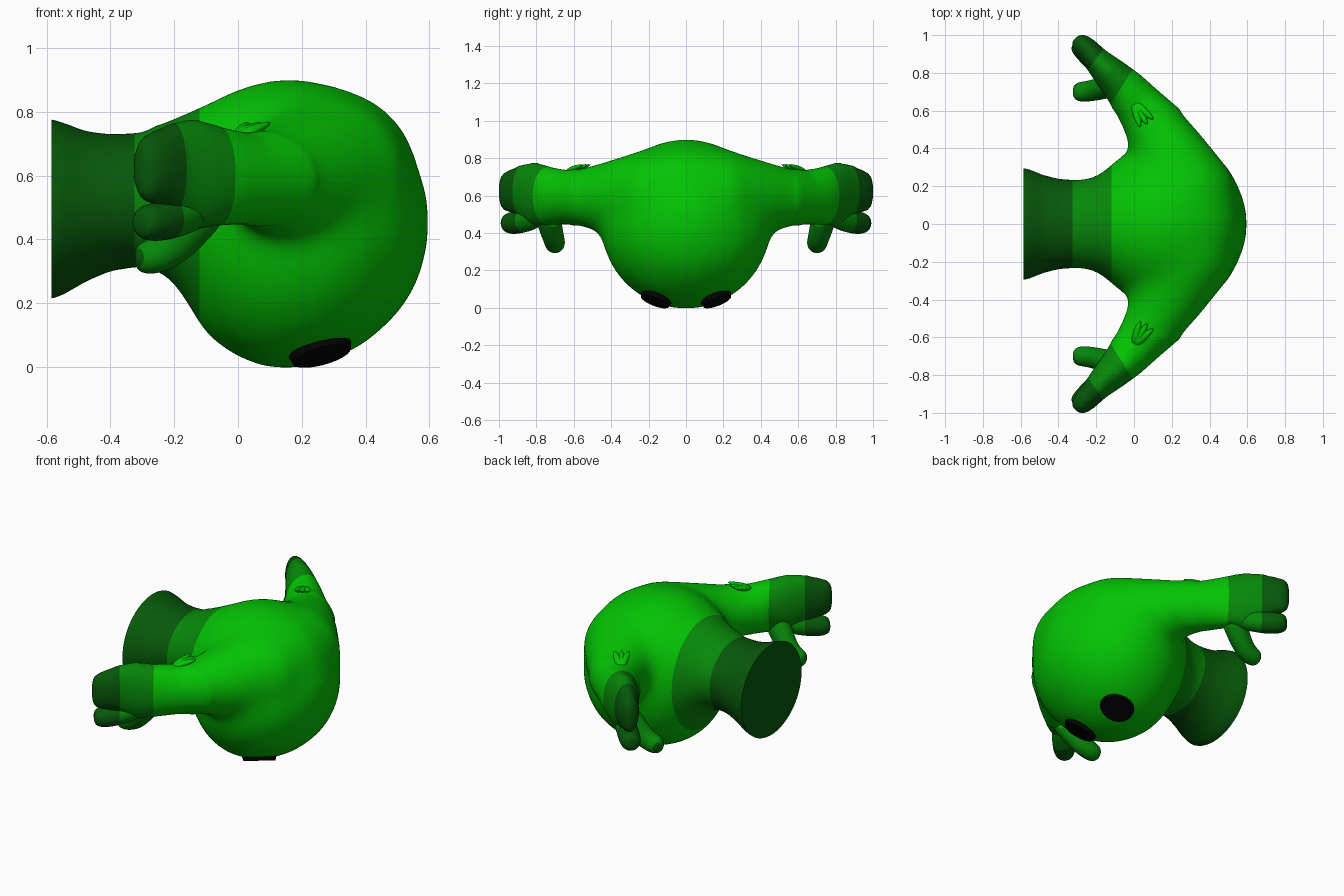
import bpy, bmesh, math
from mathutils import Vector, Matrix
from mathutils.bvhtree import BVHTree

cube = bpy.data.objects.get("Cube")
if cube:
    bpy.data.objects.remove(cube, do_unlink=True)


def material(name, rgb):
    m = bpy.data.materials.new(name)
    m.use_nodes = True
    m.diffuse_color = (*rgb, 1)
    bsdf = next(n for n in m.node_tree.nodes if n.type == 'BSDF_PRINCIPLED')
    bsdf.inputs["Base Color"].default_value = (*rgb, 1)
    bsdf.inputs["Roughness"].default_value = 0.7
    return m


GREENS = [material("bright green", (0.001, 0.55, 0.001)),
          material("mid green", (0.002, 0.25, 0.003)),
          material("dark green", (0.002, 0.097, 0.003))]
BLACK = material("black", (0.001, 0.001, 0.001))


def tube(bm, stations, level=False, sides=32):
    """Loft elliptical rings (x, y, z, side radius, upright radius) along a path."""
    pts = [Vector(s[:3]) for s in stations]
    rings = []
    for i, s in enumerate(stations):
        t = pts[min(i + 1, len(pts) - 1)] - pts[max(i - 1, 0)]
        if level:
            t.z = 0
        side = t.cross(Vector((0, 0, 1))).normalized()
        up = side.cross(t).normalized()
        angles = [2 * math.pi * k / sides for k in range(sides)]
        rings.append([bm.verts.new(pts[i] + side * s[3] * math.cos(a) + up * s[4] * math.sin(a))
                      for a in angles])
    for a, b in zip(rings, rings[1:]):
        for k in range(sides):
            n = (k + 1) % sides
            bm.faces.new((a[k], a[n], b[n], b[k]))
    bm.faces.new(rings[0][::-1])
    bm.faces.new(rings[-1])
    bmesh.ops.recalc_face_normals(bm, faces=bm.faces)


def make(name, bm, mats):
    mesh = bpy.data.meshes.new(name)
    bm.to_mesh(mesh)
    bm.free()
    ob = bpy.data.objects.new(name, mesh)
    bpy.context.collection.objects.link(ob)
    for m in mats:
        mesh.materials.append(m)
    return ob


def bake(ob):
    """Apply all modifiers."""
    dg = bpy.context.evaluated_depsgraph_get()
    mesh = bpy.data.meshes.new_from_object(ob.evaluated_get(dg))
    ob.modifiers.clear()
    ob.data = mesh


def smooth(ob, angle=40):
    bpy.ops.object.select_all(action='DESELECT')
    ob.select_set(True)
    bpy.context.view_layer.objects.active = ob
    bpy.ops.object.shade_smooth_by_angle(angle=math.radians(angle))


# Planes where the colour bands of the arms begin (left side, mirrored for right)
BANDS = [(Vector((-0.06, 0.735, 0)), Vector((-0.85, 0.53, 0))),
         (Vector((-0.2, 0.875, 0)), Vector((-0.8, 0.6, 0)))]
TRUNK_BANDS = (-0.12, -0.325)


def paint(ob):
    """Cut clean edges along the bands and colour the faces between them."""
    bm = bmesh.new()
    bm.from_mesh(ob.data)

    def cut(co, no, keep):
        faces = [f for f in bm.faces if keep(f.calc_center_median())]
        geom = faces + list({e for f in faces for e in f.edges}) + list({v for f in faces for v in f.verts})
        bmesh.ops.bisect_plane(bm, geom=geom, plane_co=co, plane_no=no)

    for x in TRUNK_BANDS:
        cut((x, 0, 0), (1, 0, 0), lambda c: abs(c.y) < 0.45)
    for s in (1, -1):
        for co, no in BANDS:
            flip = Vector((1, s, 1))
            cut(co * flip, no * flip, lambda c: c.y * s > 0.5)
    for f in bm.faces:
        c = f.calc_center_median()
        if abs(c.y) < 0.45:
            f.material_index = sum(c.x < x for x in TRUNK_BANDS)
        else:
            c.y = abs(c.y)
            f.material_index = sum((c - co).dot(no) > 0 for co, no in BANDS)
    bm.to_mesh(ob.data)
    bm.free()


# Body: trunk and belly lofted along x from (x, low z, high z, half width)
profile = [(-0.66, .20, .79, .31), (-0.56, .218, .772, .293), (-0.48, .265, .74, .26),
           (-0.4, .30, .73, .24), (-0.3, .315, .735, .232), (-0.22, .285, .775, .245),
           (-0.16, .20, .80, .28), (-0.1, .095, .825, .335), (0, .025, .875, .41),
           (0.1, -.010, .903, .45), (0.2, -.008, .905, .46), (0.3, .02, .885, .45),
           (0.4, .07, .83, .40), (0.5, .16, .725, .30), (0.56, .25, .64, .19),
           (0.597, .37, .54, .08)]
bm = bmesh.new()
tube(bm, [(x, 0, (a + b) / 2, w, (b - a) / 2) for x, a, b, w in profile], level=True)

# One arch runs through the body, curling back at each side to a broad flat hand
arm = [(.25, .2, .595, .28, .26), (.18, .38, .59, .205, .208), (.10, .53, .59, .16, .165),
       (.02, .63, .59, .132, .145), (-.05, .72, .597, .11, .155), (-.13, .80, .603, .09, .175),
       (-.2, .87, .622, .07, .15), (-.25, .925, .625, .063, .122), (-.287, .962, .622, .054, .11),
       (-.31, .985, .622, .032, .085)]
right = [(x, -y, z, a, b) for x, y, z, a, b in reversed(arm)]
tube(bm, right + [(.27, 0, .59, .30, .29)] + arm, level=True)
body = make("body", bm, GREENS)
rm = body.modifiers.new("merge", 'REMESH')
rm.mode = 'VOXEL'
rm.voxel_size = 0.018
sm = body.modifiers.new("soften", 'SMOOTH')
sm.factor = 0.5
sm.iterations = 8
bake(body)

# Melt the shoulders into the belly, then cut the trunk end flat
bm = bmesh.new()
bm.from_mesh(body.data)
soft = [v for v in bm.verts if abs(v.co.y) < 0.6 and v.co.x > -0.25]
for _ in range(35):
    bmesh.ops.smooth_vert(bm, verts=soft, factor=0.5, use_axis_x=True, use_axis_y=True, use_axis_z=True)
bmesh.ops.bisect_plane(bm, geom=bm.verts[:] + bm.edges[:] + bm.faces[:],
                       plane_co=(-0.585, 0, 0), plane_no=(-1, 0, 0), clear_outer=True)
bmesh.ops.holes_fill(bm, edges=[e for e in bm.edges if e.is_boundary], sides=0)
tree = BVHTree.FromBMesh(bm)
bm.to_mesh(body.data)
bm.free()
paint(body)
smooth(body)

# Fingers, arm tufts and eyes on both sides
finger = [(-.10, .76, .51, .05, .06), (-.17, .83, .475, .062, .064), (-.24, .90, .456, .064, .064),
          (-.285, .945, .452, .06, .06), (-.31, .97, .452, .04, .04)]
thumb = [(-.08, .75, .53, .07, .08), (-.14, .73, .455, .066, .075), (-.20, .71, .38, .058, .066),
         (-.26, .70, .345, .056, .058), (-.30, .70, .34, .052, .052), (-.325, .70, .34, .03, .03)]
for s, label in ((1, "left"), (-1, "right")):
    for name, path in (("finger", finger), ("thumb", thumb)):
        bm = bmesh.new()
        tube(bm, [(x, s * y, z, a, b) for x, y, z, a, b in path], sides=14)
        ob = make(f"{label}_{name}", bm, GREENS)
        ob.modifiers.new("round", 'SUBSURF').levels = 2
        bake(ob)
        paint(ob)
        smooth(ob, 60)

    # Three pointed leaves fanning from one root on top of the arm
    bm = bmesh.new()
    for turn in (-18, 0, 18):
        new = bmesh.ops.create_uvsphere(bm, u_segments=12, v_segments=10, radius=1)["verts"]
        for v in new:
            taper = 1 - 0.35 * v.co.x
            v.co = Vector((v.co.x * 0.07 + 0.07, v.co.y * 0.021 * taper, v.co.z * 0.016 * taper))
        heading = s * (-58 + turn)
        m = (Matrix.Translation((0.0, s * 0.64, 0.722)) @ Matrix.Rotation(math.radians(heading), 4, 'Z')
             @ Matrix.Rotation(math.radians(-18), 4, 'Y'))
        bmesh.ops.transform(bm, matrix=m, verts=new)
    smooth(make(f"{label}_arm_tuft", bm, GREENS[:1]), 60)

    # Eye disc seated on the underside
    hit, normal, _, _ = tree.ray_cast(Vector((0.26, s * 0.163, -1)), Vector((0, 0, 1)))
    bm = bmesh.new()
    bmesh.ops.create_cone(bm, cap_ends=True, segments=24, radius1=0.106, radius2=0.094, depth=0.04)
    bmesh.ops.scale(bm, vec=(1, 0.85, 1), verts=bm.verts)
    across = (Vector((1, 0, 0)) - normal * normal.x).normalized()
    rot = Matrix((across, normal.cross(across), normal)).transposed().to_4x4()
    bmesh.ops.transform(bm, matrix=Matrix.Translation(hit - normal * 0.008) @ rot, verts=bm.verts)
    smooth(make(f"{label}_eye", bm, [BLACK]), 30)
